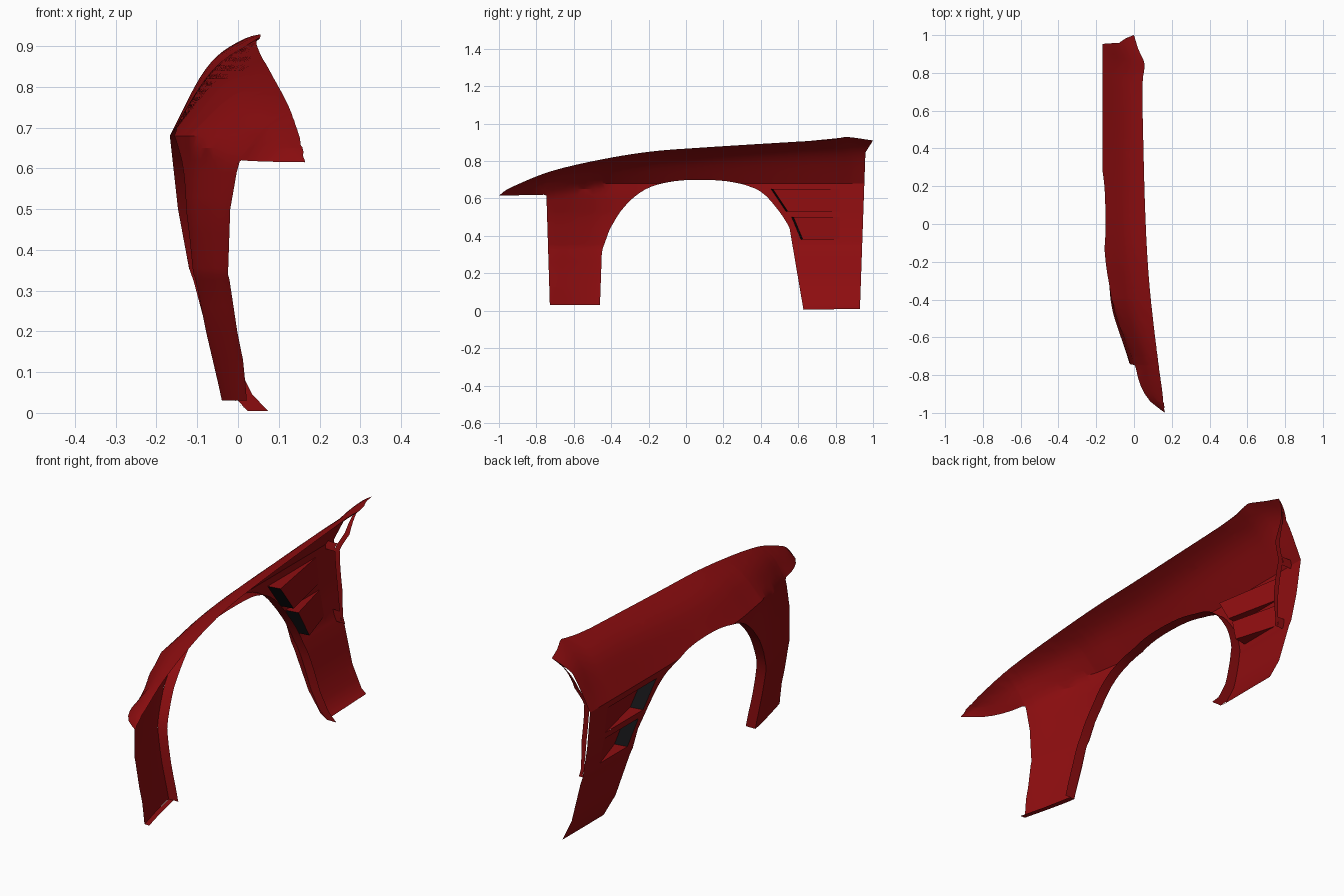
import bpy, bmesh, math
from mathutils import Vector

if "Cube" in bpy.data.objects:
    bpy.data.objects.remove(bpy.data.objects["Cube"])


def material(name, rgb):
    m = bpy.data.materials.new(name)
    m.diffuse_color = (*rgb, 1)
    m.use_nodes = True
    m.node_tree.nodes["Principled BSDF"].inputs["Base Color"].default_value = m.diffuse_color
    return m


RED = material("dark red paint", (0.27, 0.004, 0.005))
BLACK = material("black mesh", (0.006, 0.006, 0.007))


def linear(tab, v):
    if v <= tab[0][0]:
        return tab[0][1]
    for (a, p), (b, q) in zip(tab, tab[1:]):
        if v <= b:
            return p + (q - p) * (v - a) / (b - a)
    return tab[-1][1]


def smooth(tab, v):
    # cubic Hermite interpolation of a small table
    n = len(tab)
    v = min(max(v, tab[0][0]), tab[-1][0])
    i = next(k for k in range(n - 1) if v <= tab[k + 1][0])

    def slope(k):
        a, b = tab[max(k - 1, 0)], tab[min(k + 1, n - 1)]
        return (b[1] - a[1]) / (b[0] - a[0])
    (a, p), (b, q) = tab[i], tab[i + 1]
    h = b - a
    t = (v - a) / h
    return (p * (2*t**3 - 3*t*t + 1) + q * (3*t*t - 2*t**3)
            + h * (slope(i) * (t**3 - 2*t*t + t) + slope(i + 1) * (t**3 - t*t)))


def spline(pts, n=5):
    # Catmull-Rom curve through 2D points
    P = [Vector(p) for p in pts]
    P = [2 * P[0] - P[1]] + P + [2 * P[-1] - P[-2]]
    out = []
    for a, b, c, d in zip(P, P[1:], P[2:], P[3:]):
        for k in range(n):
            t = k / n
            out.append(tuple(0.5 * (2*b + (c - a)*t + (2*a - 5*b + 4*c - d)*t*t
                                    + (3*b - a - 3*c + d)*t**3)))
    return out + [tuple(pts[-1])]


# Hood edge (height and x), belt line x and side profiles, as functions of y or z
HOOD_Z = [(-1, .615), (-.97, .64), (-.917, .668), (-.73, .743), (-.46, .807), (-.195, .85),
          (.07, .871), (.6, .904), (.8, .916), (.85, .929), (1, .91)]
HOOD_X = [(-1, .165), (-.6, .112), (-.3, .08), (0, .062), (.4, .05), (.75, .045),
          (.85, .055), (.92, .025), (1, 0)]
BELT_X = [(-1, .165), (-.94, .085), (-.85, .03), (-.73, -.003), (-.6, -.055), (-.46, -.105),
          (-.3, -.135), (-.2, -.15), (0, -.165), (.2, -.167), (1, -.167)]
FRONT_SIDE = [(.03, .025), (.12, .017), (.2, 0), (.325, -.02), (.34, -.024), (.5, -.02), (.62, 0)]
REAR_SIDE = [(0, .197), (.03, .16), (.13, .11), (.325, .058), (.355, .047), (.5, .02), (.68, 0)]


def skin_x(y, z):
    belt, belt_z = smooth(BELT_X, y), linear([(-.75, .615), (-.4, .68)], y)
    if z >= belt_z:
        t = min(1, (z - belt_z) / max(smooth(HOOD_Z, y) - belt_z, .005))
        return belt + (smooth(HOOD_X, y) - belt) * (.65 * t + .35 * t**6)
    w = min(max((y + .73) / .9, 0), 1)
    return belt + linear(FRONT_SIDE, z) * (1 - w) + linear(REAR_SIDE, z) * w


def skin_point(y, z, dx=0):
    return Vector((skin_x(y, z) + dx, y, z))


def finish(bm, name, mats=(RED,)):
    me = bpy.data.meshes.new(name)
    bm.to_mesh(me)
    bm.free()
    for m in mats:
        me.materials.append(m)
    ob = bpy.data.objects.new(name, me)
    bpy.context.collection.objects.link(ob)
    bpy.ops.object.select_all(action='DESELECT')
    ob.select_set(True)
    bpy.context.view_layer.objects.active = ob
    bpy.ops.object.shade_smooth_by_angle(angle=math.radians(28))
    return ob


def ribbon(name, path, start, end):
    # strip along a skin edge, between two inward offsets given as functions of z
    bm = bmesh.new()
    rows = [[bm.verts.new(skin_point(y, z, f(z))) for f in (start, end)] for y, z in path]
    for a, b in zip(rows, rows[1:]):
        bm.faces.new((a[0], a[1], b[1], b[0]))
    bmesh.ops.remove_doubles(bm, verts=bm.verts, dist=1e-5)
    return finish(bm, name)


# Side outline of the panel
arch = spline([(-.46, .03), (-.458, .2), (-.446, .33), (-.41, .43), (-.33, .556), (-.22, .647),
               (-.09, .688), (.07, .7), (.25, .687), (.4, .636), (.52, .5), (.59, .353),
               (.618, .2), (.628, .005)])
rear = spline([(.93, .13), (.91, .22), (.89, .36), (.88, .5), (.885, .65), (.91, .75),
               (.95, .83), (1, .91)])
top = [(y, smooth(HOOD_Z, y)) for y in [.95, .9, .87, .85, .83] + [.8 - .05 * i for i in range(36)]]
top += [(-.97, smooth(HOOD_Z, -.97))]
nose = [(-1, .615), (-.76, .62), (-.74, .613), (-.73, .59), (-.733, .3), (-.728, .03)]
outline = arch + [(.93, .01)] + rear + top + nose

# Vents: top z, bottom z, front y at top and at bottom
VENTS = [(.65, .53, .455, .535), (.50, .38, .565, .615)]
VENT_REAR = .82

# Skin: flat outline, sliced into a grid, then pushed to the body surface
bm = bmesh.new()
face = bm.faces.new([bm.verts.new((0, y, z)) for y, z in outline])
bmesh.ops.triangulate(bm, faces=[face])


def slice_skin(co, no, geom=None):
    bmesh.ops.bisect_plane(bm, geom=geom or bm.verts[:] + bm.edges[:] + bm.faces[:],
                           dist=1e-4, plane_co=co, plane_no=no)


z_cuts = [.03, .07, .13, .2, .26, .325, .34, .355, .38, .44, .5, .53, .59, .62, .65, .68]
z_cuts += [.70 + .02 * i for i in range(12)]
for z in z_cuts:
    slice_skin((0, 0, z), (0, 0, 1))
for y in [-.98 + .04 * i for i in range(50)]:
    slice_skin((0, y, 0), (0, 1, 0))


def vent_faces(v, front=True):
    z1, z0, y1, y0 = v
    out = []
    for f in bm.faces:
        c = f.calc_center_median()
        edge = y0 + (y1 - y0) * (c.z - z0) / (z1 - z0) if front else .35
        if z0 < c.z < z1 and edge < c.y < VENT_REAR:
            out.append(f)
    return out


for v in VENTS:
    z1, z0, y1, y0 = v
    fs = vent_faces(v, False)
    geom = list({e for f in fs for e in f.edges}) + list({p for f in fs for p in f.verts}) + fs
    slice_skin((0, y0, z0), (0, z1 - z0, y0 - y1), geom)
    bmesh.ops.delete(bm, geom=vent_faces(v), context='FACES')
for p in bm.verts:
    p.co.x = skin_x(p.co.y, p.co.z)
finish(bm, "fender_skin")

# Vent pockets: ramped floor, triangular cheeks, black slot in the front wall
for i, (z1, z0, y1, y0) in enumerate(VENTS):
    bm = bmesh.new()
    ot, ob_, it, ib, rt, rb = [bm.verts.new(p) for p in (
        skin_point(y1, z1), skin_point(y0, z0), skin_point(y1 + .01, z1, .06),
        skin_point(y0 + .01, z0, .06), skin_point(VENT_REAR, z1), skin_point(VENT_REAR, z0))]
    wall = bm.faces.new((ot, ob_, ib, it))
    for vs in ((it, ib, rb, rt), (ot, it, rt), (ob_, rb, ib)):
        bm.faces.new(vs)
    bmesh.ops.inset_individual(bm, faces=[wall], thickness=.009)
    wall.material_index = 1
    finish(bm, f"vent_pocket_{i + 1}", (RED, BLACK))

# Folded flanges round the wheel arch and under the front panel
ribbon("wheel_arch_flange", arch, lambda z: 0, lambda z: .05)
ribbon("front_panel_bottom_lip", [(-.728, .03), (-.6, .03), (-.46, .03)],
       lambda z: 0, lambda z: .025)

# Door-side strip, standing inside the rear edge and joined by three bridges
strip = [p for p in rear if p[1] > .33]
gap = lambda z: linear([(.35, .03), (.5, .05), (.75, .05), (.91, 0)], z)
ribbon("door_edge_strip", strip, gap, lambda z: gap(z) * 1.5)
for name, lo, hi in (("lower", .33, .39), ("middle", .66, .70), ("upper", .87, .92)):
    ribbon(name + "_strip_bridge", [p for p in spline(rear, 4) if lo < p[1] < hi],
           lambda z: 0, gap)
